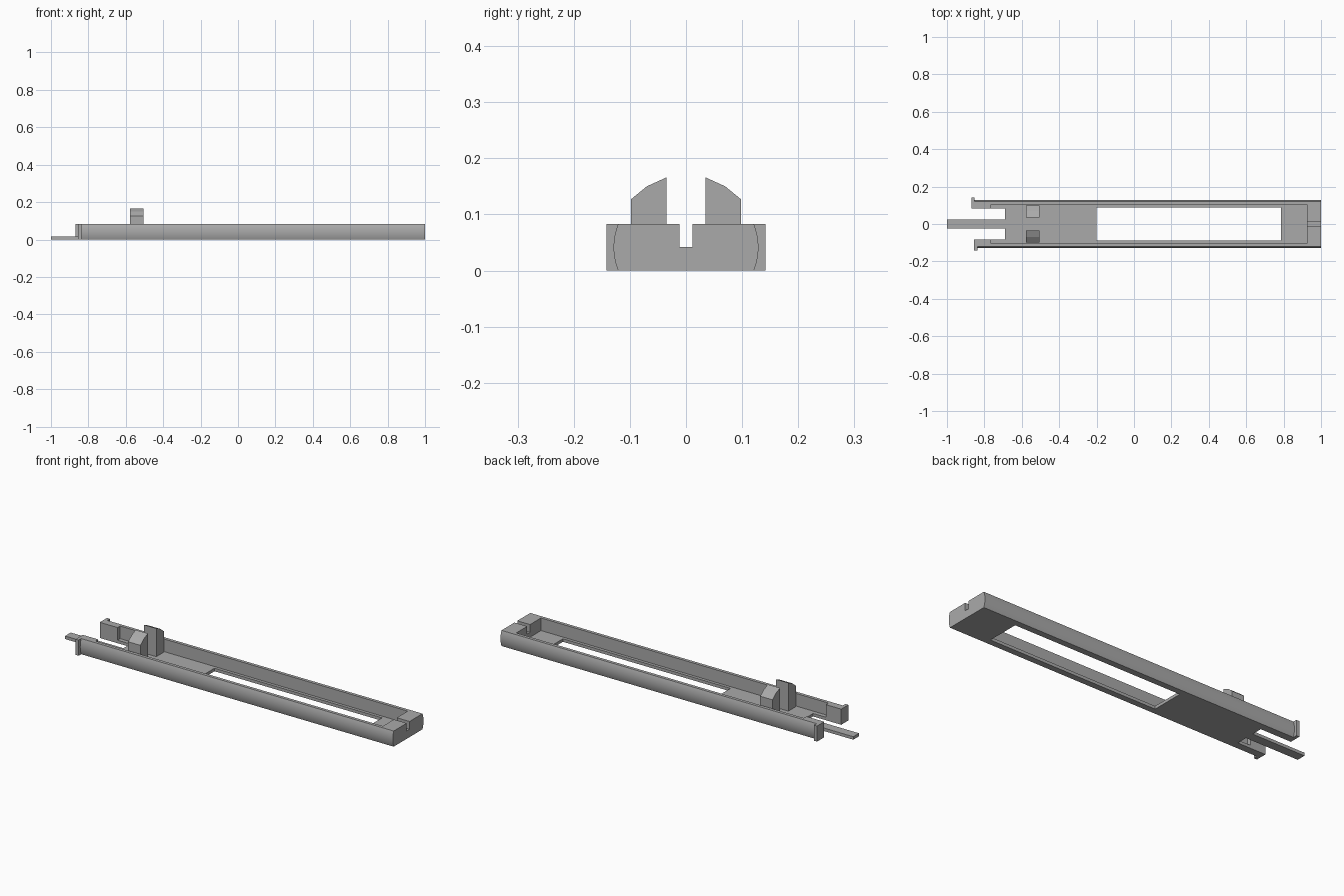
import bpy, bmesh, math

cube = bpy.data.objects.get("Cube")
if cube:
    bpy.data.objects.remove(cube, do_unlink=True)

grey = bpy.data.materials.new("mid grey")
grey.use_nodes = True
GREY = (0.4, 0.4, 0.4, 1)
grey.diffuse_color = GREY
grey.node_tree.nodes["Principled BSDF"].inputs["Base Color"].default_value = GREY

HEIGHT = 0.083
FLOOR = 0.016


def prism(name, profile, x0, x1):
    """Extrude a (y, z) outline along x."""
    bm = bmesh.new()
    face = bm.faces.new([bm.verts.new((x0, y, z)) for y, z in profile])
    ext = bmesh.ops.extrude_face_region(bm, geom=[face])
    moved = [v for v in ext["geom"] if isinstance(v, bmesh.types.BMVert)]
    bmesh.ops.translate(bm, verts=moved, vec=(x1 - x0, 0, 0))
    bmesh.ops.recalc_face_normals(bm, faces=bm.faces)
    mesh = bpy.data.meshes.new(name)
    bm.to_mesh(mesh)
    bm.free()
    mesh.materials.append(grey)
    obj = bpy.data.objects.new(name, mesh)
    bpy.context.collection.objects.link(obj)
    return obj


def box(name, x0, x1, y0, y1, z0, z1):
    return prism(name, [(y0, z0), (y1, z0), (y1, z1), (y0, z1)], x0, x1)


def activate(obj):
    bpy.ops.object.select_all(action="DESELECT")
    obj.select_set(True)
    bpy.context.view_layer.objects.active = obj


def cut(obj, *bounds):
    cutter = box("cutter", *bounds)
    cutter.hide_render = True
    mod = obj.modifiers.new("cut", "BOOLEAN")
    mod.operation = "DIFFERENCE"
    mod.solver = "EXACT"
    mod.object = cutter
    activate(obj)
    bpy.ops.object.modifier_apply(modifier=mod.name)
    bpy.data.objects.remove(cutter, do_unlink=True)


# Tray body with gently bulging long sides
STEPS = 12
side = []
for i in range(STEPS + 1):
    t = i / STEPS
    side.append((0.121 + 0.008 * (1 - (2 * t - 1) ** 2), HEIGHT * t))
outline = side + [(-y, z) for y, z in reversed(side)]
tray = prism("tray", outline, -0.87, 1.0)

cut(tray, -0.765, 0.925, -0.104, 0.104, FLOOR, 0.2)      # cavity
cut(tray, -0.2, 0.785, -0.088, 0.088, -0.1, 0.1)         # floor window
cut(tray, -1.1, -0.69, -0.082, 0.082, -0.1, 0.2)         # gap between arms
cut(tray, -1.1, -0.855, -0.2, 0, -0.1, 0.2)              # shorter right arm
cut(tray, 0.9, 1.1, -0.012, 0.012, 0.042, 0.2)           # end block slot
activate(tray)
bpy.ops.object.shade_smooth_by_angle(angle=math.radians(25))

# Flat tongue at the open end
box("tongue", -1.0, -0.69, -0.024, 0.024, 0, FLOOR)

# Hooks and angled posts on both sides
post = [(0.035, FLOOR), (0.098, FLOOR), (0.098, 0.127), (0.07, 0.15), (0.035, 0.166)]
for label, s, hook_x in (("left", 1, -0.87), ("right", -1, -0.855)):
    box(label + "_hook", hook_x, hook_x + 0.018, s * 0.121, s * 0.142, 0, HEIGHT)
    prism(label + "_post", [(s * y, z) for y, z in post], -0.577, -0.505)
